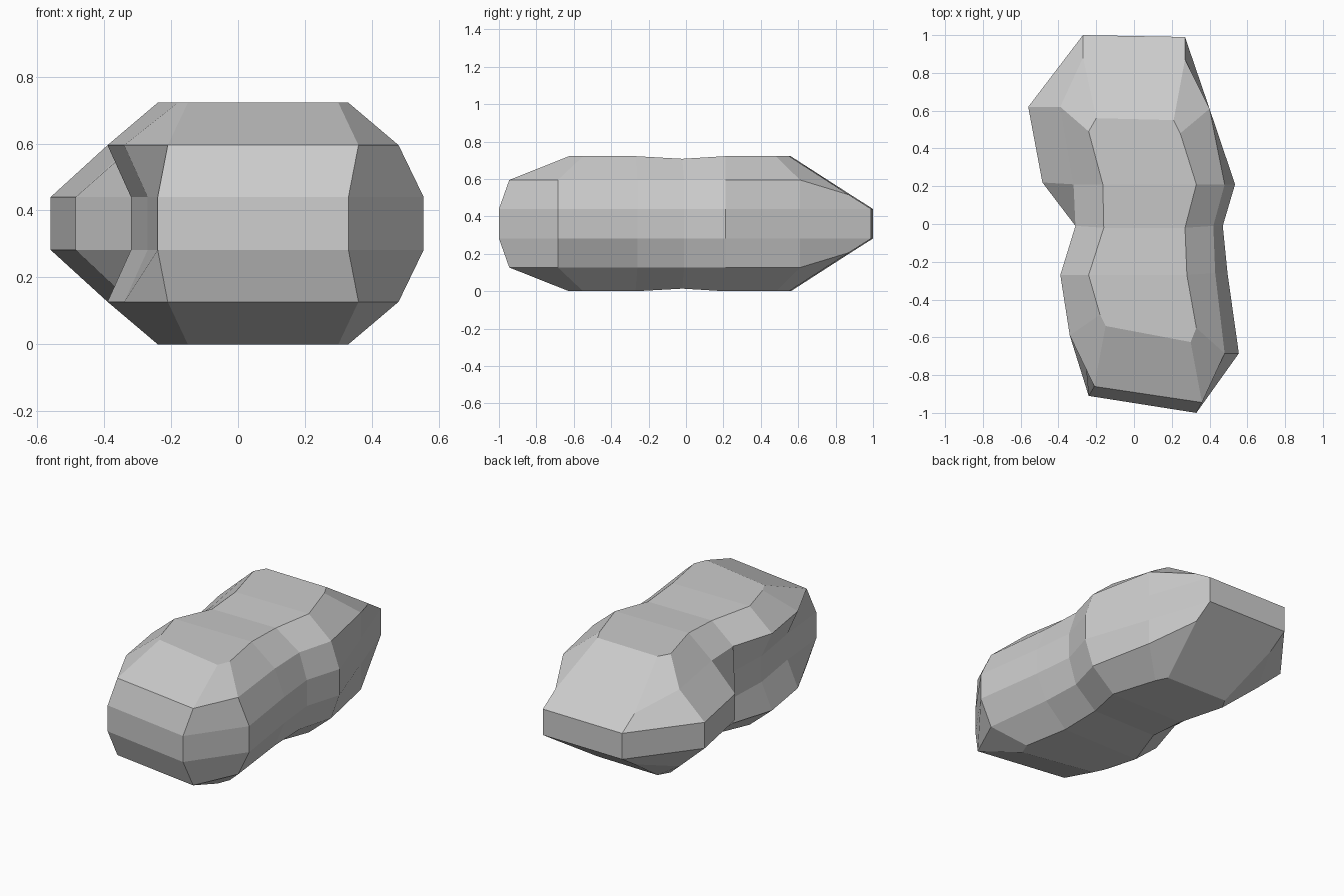
import bpy, bmesh

if "Cube" in bpy.data.objects:
    bpy.data.objects.remove(bpy.data.objects["Cube"])

H = 0.722  # total height; the body is mirrored about H / 2

# Plan outlines, clockwise from the back-left corner
crown = [(-.20, .56), (.21, .55), (.245, .48), (.33, .21), (.27, -.02), (.28, -.27), (.33, -.55),
         (.30, -.625), (-.15, -.54), (-.18, -.48), (-.24, -.27), (-.16, -.02), (-.165, .21), (-.24, .49)]
shoulder = [(-.27, .88), (.27, .87), (.40, .61), (.48, .21), (.42, -.01), (.43, -.26), (.48, -.685),
            (.36, -.945), (-.21, -.86), (-.34, -.59), (-.39, -.27), (-.31, -.01), (-.32, .21), (-.39, .62)]
waist = [(-.27, 1.0), (.27, .99), (.40, .61), (.535, .21), (.47, -.01), (.495, -.26), (.555, -.685),
         (.33, -1.0), (-.24, -.91), (-.27, -.59), (-.32, -.27), (-.31, -.01), (-.485, .22), (-.56, .62)]
N = len(crown)

# Heights per ring, with the dip in the crown and the low back of the shoulder
crown_z = [.708 if i in (4, 11) else H for i in range(N)]
shoulder_z = [.516 if i < 2 else .595 for i in range(N)]
waist_z = [.44] * N

bm = bmesh.new()


def ring(outline, heights, flip):
    return [bm.verts.new((x, y, H - z if flip else z)) for (x, y), z in zip(outline, heights)]


levels = [(crown, crown_z), (shoulder, shoulder_z), (waist, waist_z)]
rings = [ring(o, z, False) for o, z in levels] + [ring(o, z, True) for o, z in reversed(levels)]

# Side bands
for a, b in zip(rings, rings[1:]):
    for i in range(N):
        j = (i + 1) % N
        bm.faces.new((a[i], a[j], b[j], b[i]))

# Top and bottom, as strips across the body
for r in (rings[0], rings[-1]):
    for i in range(N // 2 - 1):
        bm.faces.new((r[-i], r[i + 1], r[i + 2], r[-i - 1]))

bmesh.ops.recalc_face_normals(bm, faces=bm.faces)
mesh = bpy.data.meshes.new("faceted_body")
bm.to_mesh(mesh)
bm.free()
body = bpy.data.objects.new("faceted_body", mesh)
bpy.context.collection.objects.link(body)
